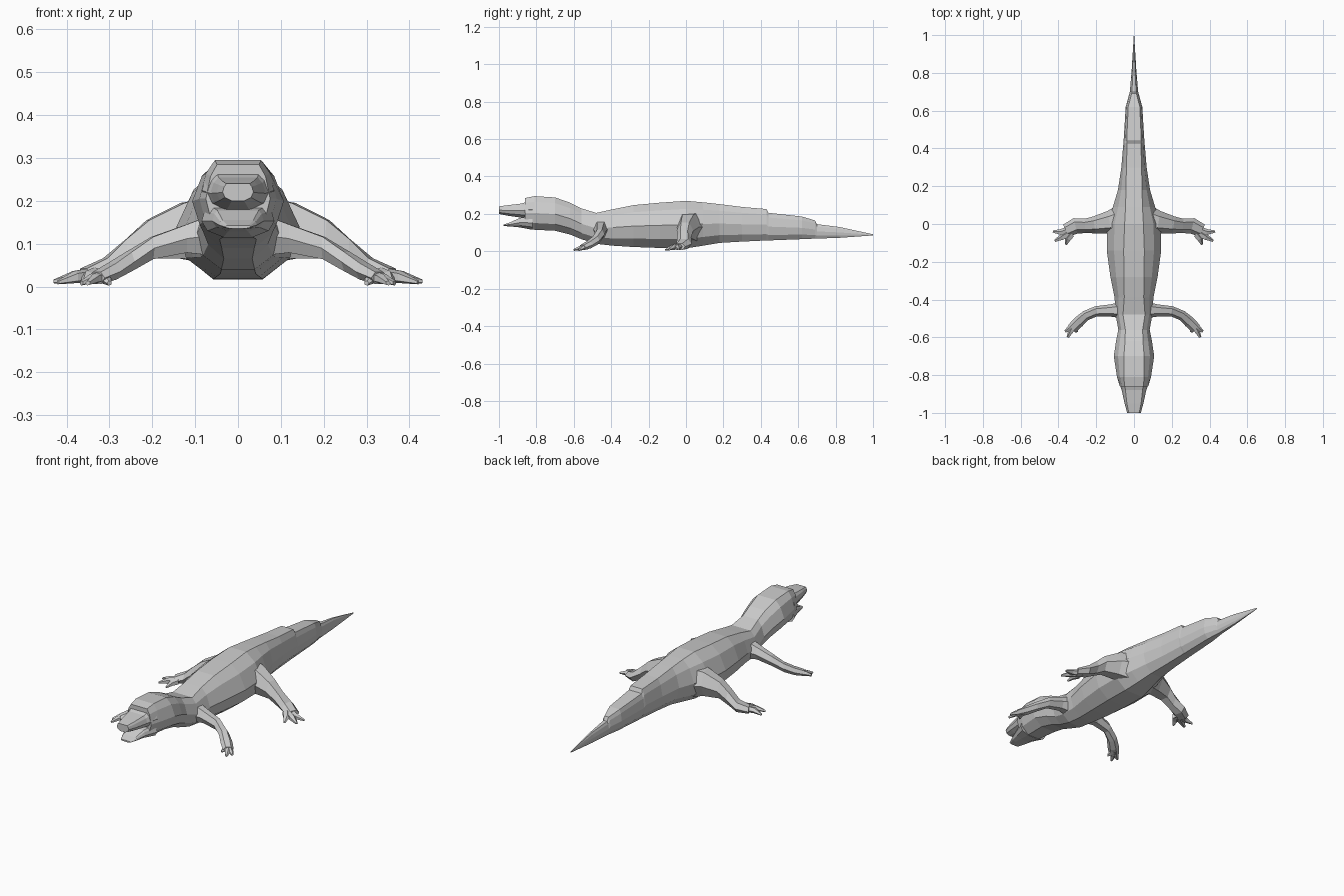
import bpy, bmesh, math
from mathutils import Vector


def skin(name, rings, mirror=False):
    """Join equal-sized rings of points into a closed flat-faced skin."""
    bm = bmesh.new()
    loops = [[bm.verts.new(p) for p in ring] for ring in rings]
    n = len(loops[0])
    for a, b in zip(loops, loops[1:]):
        for i in range(n):
            bm.faces.new((a[i], a[(i + 1) % n], b[(i + 1) % n], b[i]))
    bm.faces.new(loops[0])
    bm.faces.new(loops[-1])
    bmesh.ops.remove_doubles(bm, verts=bm.verts, dist=0.0005)
    bmesh.ops.recalc_face_normals(bm, faces=bm.faces)
    me = bpy.data.meshes.new(name)
    bm.to_mesh(me)
    bm.free()
    ob = bpy.data.objects.new(name, me)
    bpy.context.collection.objects.link(ob)
    if mirror:
        ob.modifiers.new("Mirror", "MIRROR").use_clip = False
    return ob


def section(y, bottom, top, half, flat):
    """Ten-sided body section with a flat back; flat = back width share."""
    mid, h = (bottom + top) / 2, (top - bottom) / 2
    side = [(flat, 1), ((1 + flat) / 2 + 0.08 * (1 - flat), 0.66),
            (1, 0.0), (0.84, -0.6), (0.4, -1)]
    right = [(half * u, y, mid + h * v) for u, v in side]
    return right + [(-x, yy, z) for x, yy, z in reversed(right)]


def limb(name, path, sides=6):
    """Mirrored limb along a path of (x, y, z, half breadth, half height)."""
    rings = []
    for i, (x, y, z, rb, rh) in enumerate(path):
        a, b = path[max(i - 1, 0)], path[min(i + 1, len(path) - 1)]
        t = Vector((b[0] - a[0], b[1] - a[1], 0)).normalized()
        across = Vector((-t.y, t.x, 0))
        rings.append([Vector((x, y, z)) + across * rb * math.cos(k * math.tau / sides)
                      + Vector((0, 0, rh * math.sin(k * math.tau / sides)))
                      for k in range(sides)])
    return skin(name, rings, mirror=True)


# Body, neck and back of head: y, bottom, top, half width, flat share
body = [(-0.86, .125, .285, .075, .65), (-0.81, .115, .295, .09, .6),
        (-0.70, .11, .288, .107, .5), (-0.62, .09, .26, .095, .5),
        (-0.56, .065, .23, .083, .55), (-0.48, .04, .205, .097, .6),
        (-0.39, .03, .225, .103, .5), (-0.28, .023, .247, .125, .42),
        (-0.14, .018, .26, .144, .38), (0, .016, .27, .142, .35),
        (0.09, .03, .262, .112, .4), (0.18, .045, .252, .085, .5),
        (0.30, .052, .237, .067, .6)]
skin("body", [section(*r) for r in body])

# Tail with stepped crest and a thin blade at the end
tail = [(0.30, .052, .237, .067, .6), (0.43, .058, .226, .056, .65),
        (0.44, .058, .206, .055, .7), (0.62, .065, .186, .044, .7),
        (0.69, .068, .165, .025, .5), (0.70, .068, .145, .022, .5),
        (0.82, .072, .13, .012, .4), (1.0, .085, .091, .001, .4)]
skin("tail", [section(*r) for r in tail])

# Open jaws
upper = [(-0.82, .175, .275, .085, .6), (-0.88, .18, .255, .065, .7),
         (-0.95, .19, .247, .05, .75), (-1.0, .2, .24, .036, .75)]
skin("upper_jaw", [section(*r) for r in upper])
lower = [(-0.82, .115, .19, .085, .8), (-0.89, .128, .178, .06, .8),
         (-0.94, .133, .155, .045, .8), (-0.975, .135, .143, .03, .8)]
skin("lower_jaw", [section(*r) for r in lower])

# Rear legs
limb("rear_leg", [(.06, .02, .13, .09, .09), (.13, .01, .13, .06, .075),
                  (.21, -.005, .11, .045, .052), (.26, -.01, .075, .038, .042),
                  (.31, -.01, .04, .042, .03), (.36, -.035, .025, .035, .02)])
rear_tips = [(.43, -.04, .012), (.42, -.09, .01), (.36, -.11, .008)]
for i, (x, y, z) in enumerate(rear_tips):
    limb(f"rear_toe_{i + 1}", [(.33, -.025 - .015 * i, .028, .02, .018),
                               ((.34 + x) / 2, (y - .05) / 2, .022, .018, .015),
                               (x, y, z, .006, .005)], 5)

# Front legs
limb("front_leg", [(.06, -.455, .12, .045, .055), (.12, -.458, .112, .033, .038),
                   (.2, -.462, .09, .027, .03), (.255, -.485, .058, .027, .026),
                   (.295, -.52, .035, .03, .022), (.33, -.555, .02, .027, .016)])
for i, (x, y) in enumerate([(.365, -.57), (.35, -.6), (.30, -.572)]):
    limb(f"front_toe_{i + 1}", [(.305, -.53, .025, .018, .016),
                                ((.32 + x) / 2, (y - .54) / 2, .018, .015, .012),
                                (x, y, .008, .007, .006)], 5)
